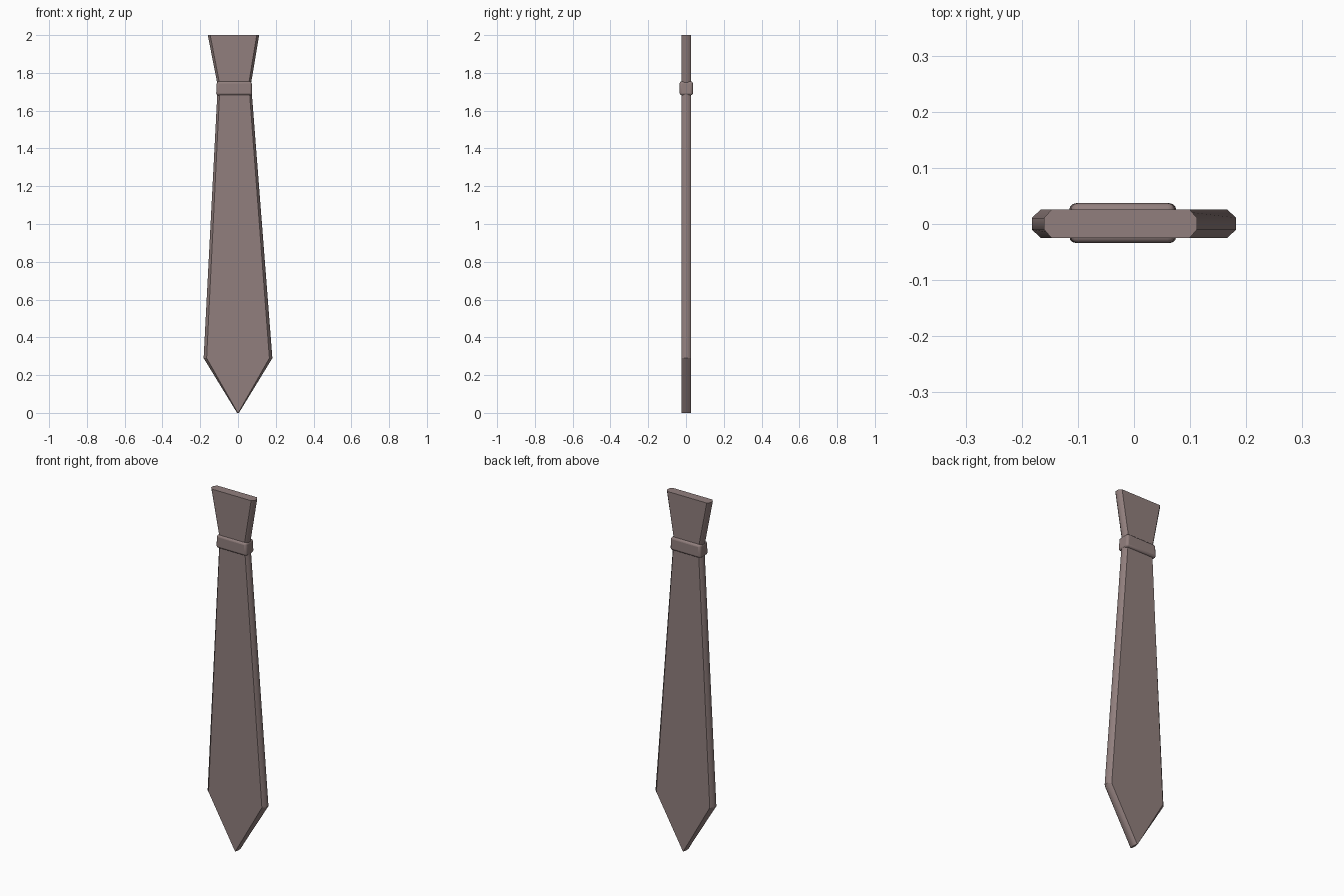
import bpy, bmesh

if "Cube" in bpy.data.objects:
    bpy.data.objects.remove(bpy.data.objects["Cube"])

Y0, Y1 = -0.025, 0.026   # front and back of the cloth

cloth = bpy.data.materials.new("brown_cloth")
cloth.diffuse_color = (0.285, 0.213, 0.207, 1)
cloth.use_nodes = True
cloth.node_tree.nodes["Principled BSDF"].inputs["Base Color"].default_value = cloth.diffuse_color


def loft(name, sections):
    """Stack chamfered cross-sections given as (z, left, right, chamfer)."""
    bm = bmesh.new()
    rings = []
    for z, l, r, c in sections:
        pts = [(l + c, Y0), (r - c, Y0), (r, Y0 + 0.015), (r, Y1 - 0.015),
               (r - c, Y1), (l + c, Y1), (l, Y1 - 0.015), (l, Y0 + 0.015)]
        rings.append([bm.verts.new((x, y, z)) for x, y in pts])
    for a, b in zip(rings, rings[1:]):
        for i in range(8):
            j = (i + 1) % 8
            face = bm.faces.new((a[i], a[j], b[j], b[i]))
            face.smooth = i not in (0, 4)   # soft side edges, flat front and back
    bm.faces.new(rings[0][::-1])
    bm.faces.new(rings[-1])
    bmesh.ops.recalc_face_normals(bm, faces=bm.faces)
    for ring in rings:                      # crisp corners along the outline
        for i in range(8):
            bm.edges.get((ring[i], ring[(i + 1) % 8])).smooth = False
    mesh = bpy.data.meshes.new(name)
    bm.to_mesh(mesh)
    bm.free()
    mesh.materials.append(cloth)
    obj = bpy.data.objects.new(name, mesh)
    bpy.context.collection.objects.link(obj)
    return obj


# Long blade with pointed tip
loft("blade", [(0.0, -0.005, 0.005, 0.004), (0.29, -0.182, 0.182, 0.016),
               (1.72, -0.108, 0.071, 0.012)])

# Flared upper part
loft("flared_top", [(1.72, -0.105, 0.065, 0.012), (2.0, -0.16, 0.112, 0.013)])

# Band wrapped around the narrow point
bpy.ops.mesh.primitive_cube_add(size=1, location=(-0.02, 0.0015, 1.718))
band = bpy.context.object
band.name = "band"
band.scale = (0.192, 0.071, 0.074)
bpy.ops.object.transform_apply(location=False, rotation=False, scale=True)
for v in band.data.vertices:      # slightly narrower at the top
    if v.co.z > 0:
        v.co.x *= 0.96
band.data.materials.append(cloth)
bevel = band.modifiers.new("rounding", 'BEVEL')
bevel.width = 0.012
bevel.segments = 3
bpy.ops.object.shade_smooth_by_angle()
